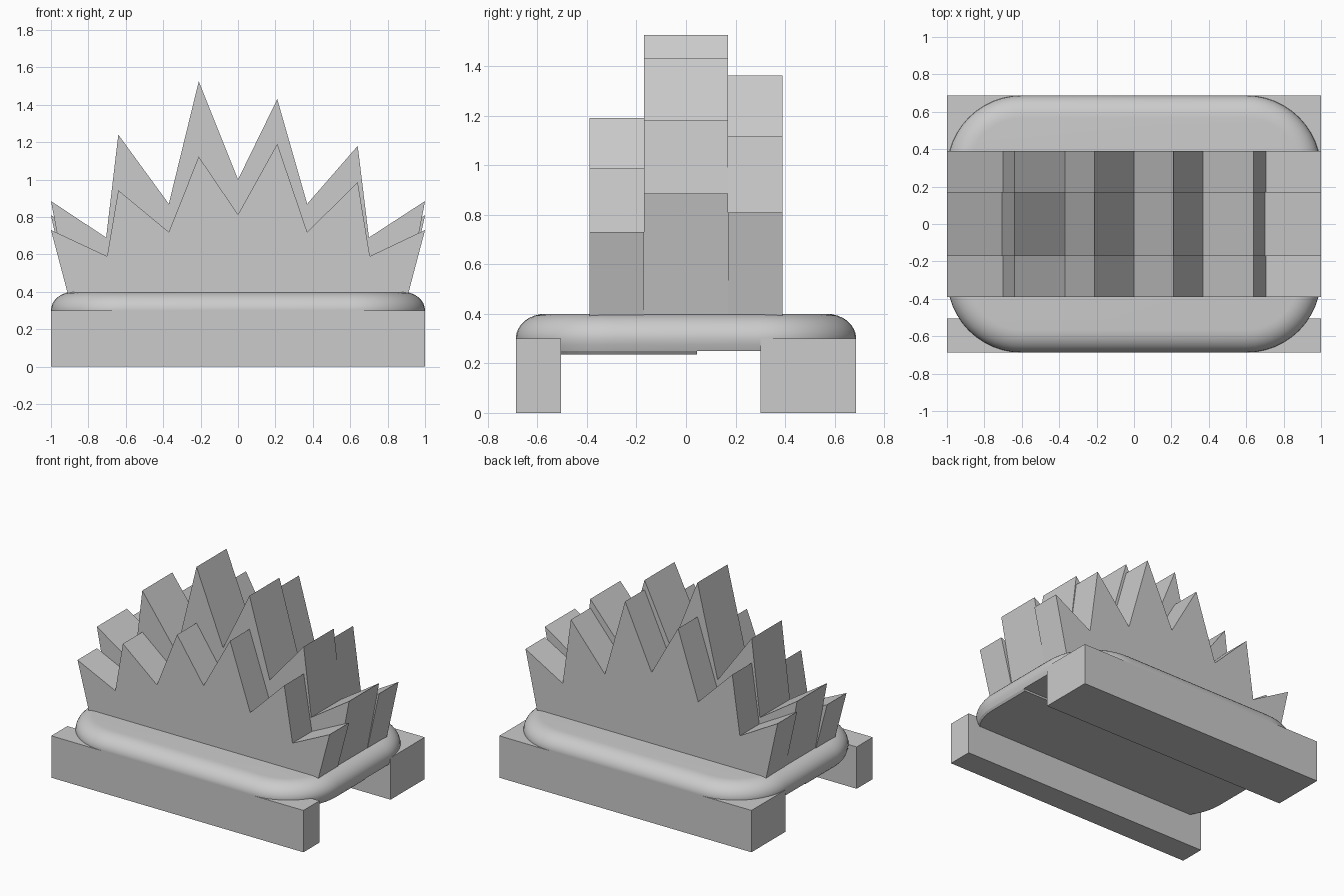
import bpy, bmesh, math

cube = bpy.data.objects.get("Cube")
if cube:
    bpy.data.objects.remove(cube, do_unlink=True)

grey = bpy.data.materials.new("plain_grey")
GREY = (0.6, 0.6, 0.6, 1)
grey.diffuse_color = GREY
grey.use_nodes = True
grey.node_tree.nodes["Principled BSDF"].inputs["Base Color"].default_value = GREY


def finish(name, bm):
    bmesh.ops.recalc_face_normals(bm, faces=bm.faces)
    mesh = bpy.data.meshes.new(name)
    bm.to_mesh(mesh)
    bm.free()
    mesh.materials.append(grey)
    ob = bpy.data.objects.new(name, mesh)
    bpy.context.collection.objects.link(ob)
    return ob


def slab(name, outline, y0, y1):
    """Extrude an (x, z) outline from y0 to y1."""
    bm = bmesh.new()
    face = bm.faces.new([bm.verts.new((x, y0, z)) for x, z in outline])
    new = bmesh.ops.extrude_face_region(bm, geom=[face])["geom"]
    moved = [v for v in new if isinstance(v, bmesh.types.BMVert)]
    bmesh.ops.translate(bm, verts=moved, vec=(0, y1 - y0, 0))
    return finish(name, bm)


def rounded_stack(profile, steps=12):
    """Loft rounded rectangles; the profile lists (inset, height)."""
    bm = bmesh.new()
    rings = []
    for inset, z in profile:
        ring = []
        for i, (sx, sy) in enumerate([(1, 1), (-1, 1), (-1, -1), (1, -1)]):
            for s in range(steps + 1):
                a = math.pi / 2 * (i + s / steps)
                r = 0.4 - inset
                ring.append(bm.verts.new((sx * 0.6 + r * math.cos(a),
                                          sy * 0.287 + r * math.sin(a), z)))
        rings.append(ring)
    for low, high in zip(rings, rings[1:]):
        for i in range(len(low)):
            j = (i + 1) % len(low)
            bm.faces.new((low[i], low[j], high[j], high[i]))
    bm.faces.new(rings[0][::-1])
    bm.faces.new(rings[-1])
    return bm


# Two beams under the bed
for name, y0, y1 in (("front_beam", -0.687, -0.505), ("back_beam", 0.3, 0.687)):
    slab(name, [(-1, 0), (1, 0), (1, 0.3), (-1, 0.3)], y0, y1)

# Cushion-shaped bed with a rounded rim
rim = [(0.013, 0.25), (0.004, 0.275)]
for k in range(9):
    t = math.pi / 2 * k / 8
    rim.append((0.12 * (1 - math.cos(t)), 0.3 + 0.1 * math.sin(t)))
bed = finish("bed", rounded_stack(rim))
bpy.ops.object.select_all(action="DESELECT")
bed.select_set(True)
bpy.context.view_layer.objects.active = bed
bpy.ops.object.shade_smooth_by_angle(angle=math.radians(35))

# Thin step under the front part of the bed
bm = rounded_stack([(0.024, 0.236), (0.013, 0.25)])
cut = bmesh.ops.bisect_plane(bm, geom=bm.verts[:] + bm.edges[:] + bm.faces[:],
                             plane_co=(0, 0.045, 0), plane_no=(0, 1, 0), clear_outer=True)
bmesh.ops.holes_fill(bm, edges=[e for e in bm.edges if e.is_boundary])
finish("under_step", bm)

# Three jagged flame slabs, the outer two mirrored and shorter
BASE = 0.333
flame = [(-0.895, BASE), (-1, 0.885), (-0.705, 0.69), (-0.64, 1.24), (-0.37, 0.87),
         (-0.21, 1.525), (0, 1.0), (0.21, 1.43), (0.37, 0.87), (0.64, 1.18),
         (0.7, 0.69), (1, 0.885), (0.895, BASE)]
for name, y0, y1, flip, scale in (("front_flames", -0.39, -0.17, -1, 0.72),
                                  ("middle_flames", -0.17, 0.17, 1, 1),
                                  ("back_flames", 0.17, 0.39, -1, 0.863)):
    slab(name, [(flip * x, BASE + scale * (z - BASE)) for x, z in flame], y0, y1)
